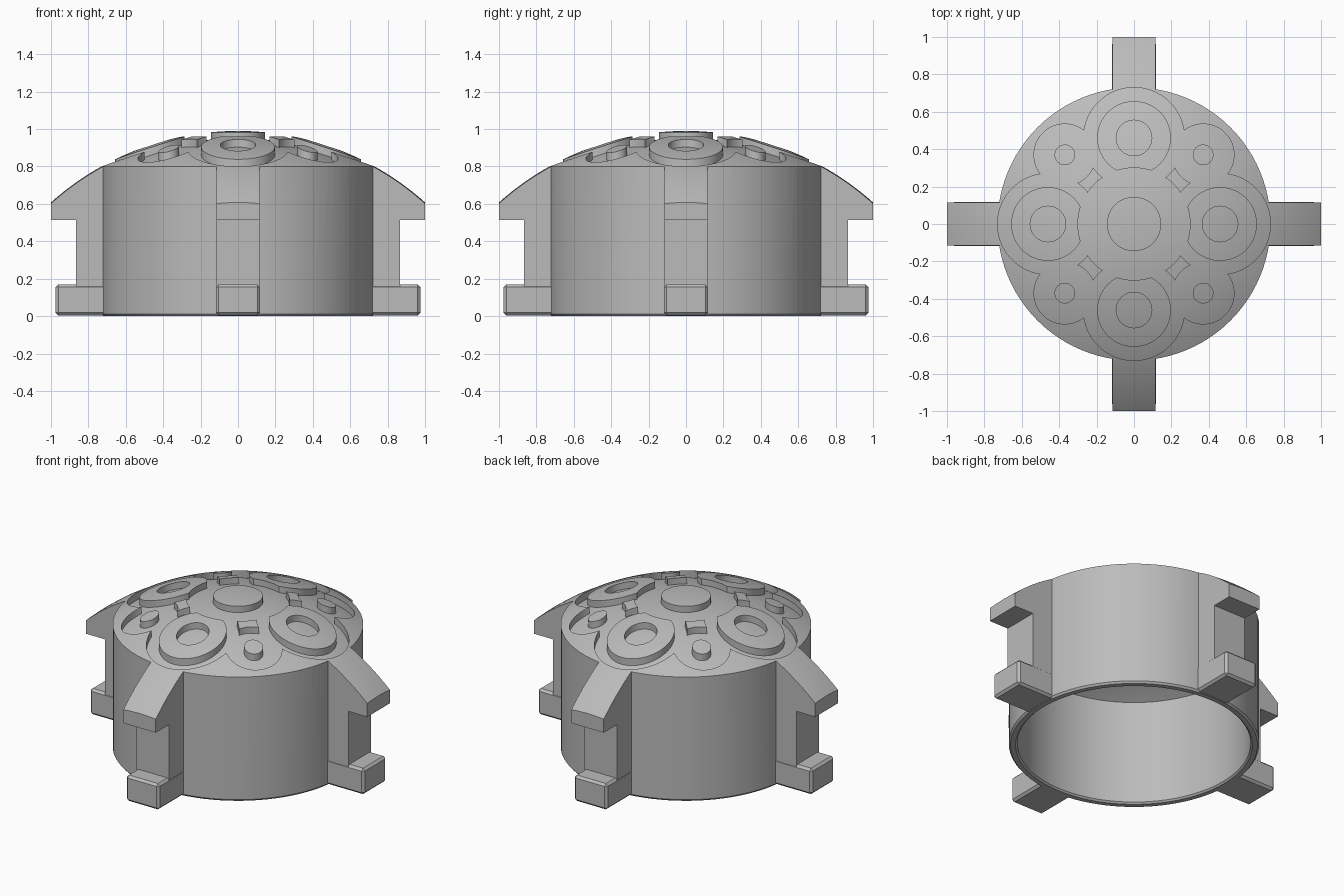
import bpy, bmesh, math
from mathutils import Matrix

if "Cube" in bpy.data.objects:
    bpy.data.objects.remove(bpy.data.objects["Cube"])

SEG = 96
CENTER_Z = -0.51          # centre of the dome sphere
DOME, FLOOR, CEILING = 1.5, 1.46, 1.37

grey = bpy.data.materials.new("plain_grey")
grey.use_nodes = True
grey.diffuse_color = (0.5, 0.5, 0.5, 1)
grey.node_tree.nodes["Principled BSDF"].inputs["Base Color"].default_value = (0.5, 0.5, 0.5, 1)


def finish(bm, name):
    bmesh.ops.remove_doubles(bm, verts=bm.verts, dist=1e-5)
    bmesh.ops.recalc_face_normals(bm, faces=bm.faces)
    mesh = bpy.data.meshes.new(name)
    bm.to_mesh(mesh)
    bm.free()
    mesh.materials.append(grey)
    obj = bpy.data.objects.new(name, mesh)
    bpy.context.collection.objects.link(obj)
    return obj


def arc(radius, r_from, r_to, steps=24):
    """Profile points on a dome of the given sphere radius."""
    rs = [r_from + (r_to - r_from) * i / steps for i in range(steps + 1)]
    return [(r, CENTER_Z + math.sqrt(radius ** 2 - r * r)) for r in rs]


def lathe(name, profile):
    bm = bmesh.new()
    verts = [bm.verts.new((r, 0, z)) for r, z in profile]
    edges = [bm.edges.new(pair) for pair in zip(verts, verts[1:])]
    bmesh.ops.spin(bm, geom=verts + edges, cent=(0, 0, 0), axis=(0, 0, 1),
                   angle=2 * math.pi, steps=SEG, use_duplicate=False)
    bmesh.ops.remove_doubles(bm, verts=bm.verts, dist=1e-5)
    bmesh.ops.dissolve_degenerate(bm, edges=bm.edges, dist=1e-5)
    return finish(bm, name)


def post(radius, distance=0, angle=0, grow=0.0, seg=64):
    """Upright cylinder placed around the axis."""
    bm = bmesh.new()
    bmesh.ops.create_cone(bm, cap_ends=True, segments=seg, radius1=radius,
                          radius2=radius, depth=1.6 + grow)
    spot = (distance * math.cos(angle), distance * math.sin(angle), 1)
    bmesh.ops.translate(bm, verts=bm.verts, vec=spot)
    return finish(bm, "post")


def combine(obj, other, operation):
    mod = obj.modifiers.new("cut", "BOOLEAN")
    mod.operation, mod.object, mod.solver = operation, other, "EXACT"
    bpy.context.view_layer.update()
    graph = bpy.context.evaluated_depsgraph_get()
    mesh = bpy.data.meshes.new_from_object(obj.evaluated_get(graph))
    obj.modifiers.clear()
    obj.data = mesh
    bpy.data.objects.remove(other)
    return obj


def arm(angle):
    """Bracket: column with an overhanging head, trimmed later by the dome."""
    outline = [(0.7, 0.02), (0.865, 0.02), (0.865, 0.515), (1, 0.515), (1, 1.1), (0.7, 1.1)]
    bm = bmesh.new()
    face = bm.faces.new([bm.verts.new((r, -0.115, z)) for r, z in outline])
    grown = bmesh.ops.extrude_face_region(bm, geom=[face])["geom"]
    bmesh.ops.translate(bm, vec=(0, 0.23, 0),
                        verts=[v for v in grown if isinstance(v, bmesh.types.BMVert)])
    bmesh.ops.rotate(bm, verts=bm.verts, matrix=Matrix.Rotation(angle, 3, "Z"))
    return finish(bm, "arm")


def foot(angle):
    """Chamfered block at the bottom of a bracket."""
    bm = bmesh.new()
    bmesh.ops.create_cube(bm, size=1)
    bmesh.ops.scale(bm, verts=bm.verts, vec=(0.275, 0.234, 0.166))
    bmesh.ops.translate(bm, verts=bm.verts, vec=(0.8375, 0, 0.087))
    bmesh.ops.bevel(bm, geom=list(bm.edges), offset=0.014, segments=1, affect="EDGES")
    bmesh.ops.rotate(bm, verts=bm.verts, matrix=Matrix.Rotation(angle, 3, "Z"))
    return finish(bm, "foot")


quarters = [i * math.pi / 2 for i in range(4)]
diagonals = [a + math.pi / 4 for a in quarters]

# Hollow drum with four brackets, trimmed to a dome
housing = lathe("domed_housing", [(0, 1.2), (0.73, 1.2), (0.73, 0.012), (0.72, 0), (0.69, 0),
                                  (0.68, 0.01)] + arc(CEILING, 0.68, 0))
for a in quarters:
    combine(housing, arm(a), "UNION")
    combine(housing, foot(a), "UNION")
ball = lathe("ball", arc(DOME, 0, 1.15, 36) + [(1.15, -0.2), (0, -0.2)])
combine(housing, ball, "INTERSECT")

# Recess outline: overlapping circles
recess = post(0.3)
for i, a in enumerate(quarters):
    combine(recess, post(0.27, 0.46, a, 0.02 + i * 0.01), "UNION")
for i, a in enumerate(diagonals):
    combine(recess, post(0.165, 0.523, a, 0.1 + i * 0.01), "UNION")

# Bosses left standing: centre disc, rings and pegs
combine(recess, post(0.145, grow=0.5), "DIFFERENCE")
for a in quarters:
    ring = post(0.197, 0.46, a, 0.4)
    combine(ring, post(0.095, 0.46, a, 0.6), "DIFFERENCE")
    combine(ring, post(0.3, grow=0.6), "DIFFERENCE")
    combine(recess, ring, "DIFFERENCE")
for a in diagonals:
    combine(recess, post(0.055, 0.523, a, 0.5, 32), "DIFFERENCE")

# Limit the recess to a shallow shell and sink it into the dome
shell = lathe("shell", arc(FLOOR, 0, 0.8) + [(0.8, 1.3), (0, 1.3)])
combine(recess, shell, "INTERSECT")
combine(housing, recess, "DIFFERENCE")

bpy.ops.object.select_all(action="DESELECT")
housing.select_set(True)
bpy.context.view_layer.objects.active = housing
bpy.ops.object.shade_smooth_by_angle(angle=math.radians(20))
